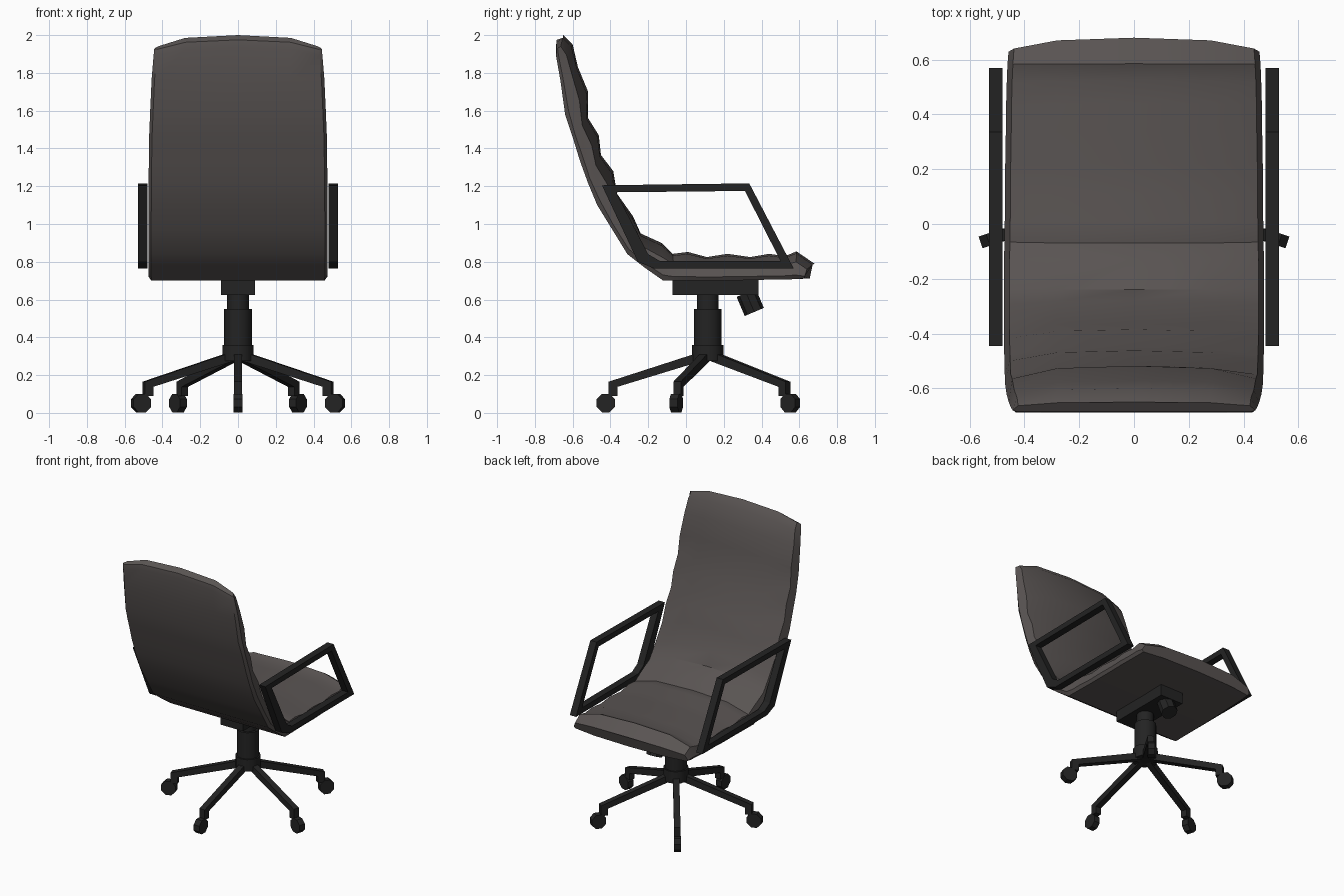
import bpy, bmesh, math
from mathutils import Vector, Matrix

if "Cube" in bpy.data.objects:
    bpy.data.objects.remove(bpy.data.objects["Cube"])


def material(name, col):
    m = bpy.data.materials.new(name)
    m.diffuse_color = (*col, 1)
    m.use_nodes = True
    m.node_tree.nodes["Principled BSDF"].inputs["Base Color"].default_value = m.diffuse_color
    return m


LEATHER = material("dark taupe leather", (0.10, 0.088, 0.085))
PLASTIC = material("black plastic", (0.017, 0.017, 0.017))


def finish(bm, name, mat, smooth=None):
    bmesh.ops.recalc_face_normals(bm, faces=bm.faces[:])
    me = bpy.data.meshes.new(name)
    bm.to_mesh(me)
    bm.free()
    ob = bpy.data.objects.new(name, me)
    bpy.context.collection.objects.link(ob)
    me.materials.append(mat)
    if smooth:
        bpy.ops.object.select_all(action='DESELECT')
        ob.select_set(True)
        bpy.context.view_layer.objects.active = ob
        bpy.ops.object.shade_smooth_by_angle(angle=math.radians(smooth))
    return ob


def loft(bm, rings, cap=True):
    vs = [[bm.verts.new(p) for p in r] for r in rings]
    n = len(vs[0])
    for a, b in zip(vs, vs[1:]):
        for i in range(n):
            j = (i + 1) % n
            bm.faces.new((a[i], a[j], b[j], b[i]))
    if cap:
        bm.faces.new(vs[0])
        bm.faces.new(vs[-1])
    return vs


def cylinder(name, center, r, depth, n=12, rot=Matrix(), smooth=35):
    bm = bmesh.new()
    bmesh.ops.create_cone(bm, cap_ends=True, segments=n, radius1=r, radius2=r,
                          depth=depth, matrix=Matrix.Translation(center) @ rot)
    return finish(bm, name, PLASTIC, smooth)


# Padded seat and back: outer (y, z), inner cushion (y, z), half width
stations = [
    (.655, .712, .68, .79, .458), (.58, .708, .585, .855, .462),
    (.50, .706, .525, .83, .465), (.42, .705, .44, .842, .467),
    (.33, .703, .34, .825, .468), (.22, .70, .22, .842, .47),
    (.10, .70, .11, .825, .47), (.0, .70, .01, .852, .472),
    (-.06, .70, -.07, .842, .473), (-.12, .70, -.13, .90, .474),
    (-.22, .77, -.24, .95, .475), (-.31, .84, -.28, 1.04, .475),
    (-.39, .97, -.365, 1.16, .475), (-.47, 1.10, -.385, 1.28, .474),
    (-.52, 1.22, -.45, 1.365, .473), (-.56, 1.33, -.462, 1.47, .472),
    (-.60, 1.46, -.518, 1.56, .47), (-.64, 1.58, -.518, 1.70, .465),
    (-.665, 1.76, -.572, 1.83, .457), (-.688, 1.94, -.60, 1.95, .447),
    (-.685, 1.975, -.65, 2.0, .443)]
rings = []
last = len(stations) - 1
for k, (oy, oz, iy, iz, w) in enumerate(stations):
    O, I = Vector((0, oy, oz)), Vector((0, iy, iz))
    # rounded-off corners at both ends
    edge, mid = Vector(), Vector()
    if k == 0:
        edge, mid = Vector((0, -.03, 0)), Vector((0, -.008, 0))
    elif k >= last - 1:
        edge, mid = Vector((0, 0, -.05)), Vector((0, 0, -.013))
    side = O.lerp(I, .15) + edge
    rim = O.lerp(I, .62) + edge
    half = [(w - .015, O + edge), (w, side), (w - .02, rim),
            (.28, O.lerp(I, .93) + mid)]
    X = lambda x, p: Vector((x, p.y, p.z))
    ring = [X(0, O), X(.28, O + mid)] + [X(x, p) for x, p in half] + [X(0, I)]
    ring += [X(-x, p) for x, p in reversed(half)] + [X(-.28, O + mid)]
    rings.append(ring)
bm = bmesh.new()
loft(bm, rings)
finish(bm, "padded_seat_and_back", LEATHER, 32)

# Armrest frames, one loop each side
outer = [(-.445, 1.205), (.335, 1.215), (.57, .765), (-.17, .765), (-.255, .80)]
inner = [(-.37, 1.168), (.312, 1.175), (.50, .805), (-.14, .805), (-.20, .84)]
for s, label in ((1, "right"), (-1, "left")):
    bm = bmesh.new()
    sect = [[(s * .48, *o), (s * .53, *o), (s * .53, *i), (s * .48, *i)]
            for o, i in zip(outer, inner)]
    loft(bm, sect + sect[:1], cap=False)
    bmesh.ops.remove_doubles(bm, verts=bm.verts[:], dist=.0005)
    finish(bm, label + "_armrest", PLASTIC)

# Central column and hub
CY = .115
for name, r, z0, z1 in (("hub", .083, .275, .36), ("column_sleeve", .073, .35, .55),
                        ("gas_lift", .057, .54, .64)):
    cylinder(name, (0, CY, (z0 + z1) / 2), r, z1 - z0)

# Tilt mechanism under the seat
bm = bmesh.new()
bmesh.ops.create_cube(bm, size=1, matrix=Matrix.Translation((0, .157, .663))
                      @ Matrix.Diagonal((.18, .455, .08, 1)))
finish(bm, "tilt_mechanism", PLASTIC)
cylinder("tension_knob", (0, .34, .585), .055, .11, 8,
         Matrix.Rotation(math.radians(23), 4, 'X'))

# Five-star base: leg with turned-down tip, and a caster wheel
profile = [(.03, .325), (.525, .165), (.525, .09), (.478, .09), (.478, .138), (.03, .275)]
for k in range(5):
    a = math.radians(-90 + 72 * k)
    turn = Matrix.Translation((0, CY, 0)) @ Matrix.Rotation(a, 4, 'Z')
    bm = bmesh.new()
    loft(bm, [[turn @ Vector((r, t, z)) for r, z in profile] for t in (-.021, .021)])
    finish(bm, f"base_leg_{k + 1}", PLASTIC)
    cylinder(f"caster_wheel_{k + 1}", turn @ Vector((.54, 0, .052)), .053, .045, 8,
             Matrix.Rotation(a, 4, 'Z') @ Matrix.Rotation(math.pi / 2, 4, 'X')
             @ Matrix.Rotation(math.pi / 8, 4, 'Z'), None)
